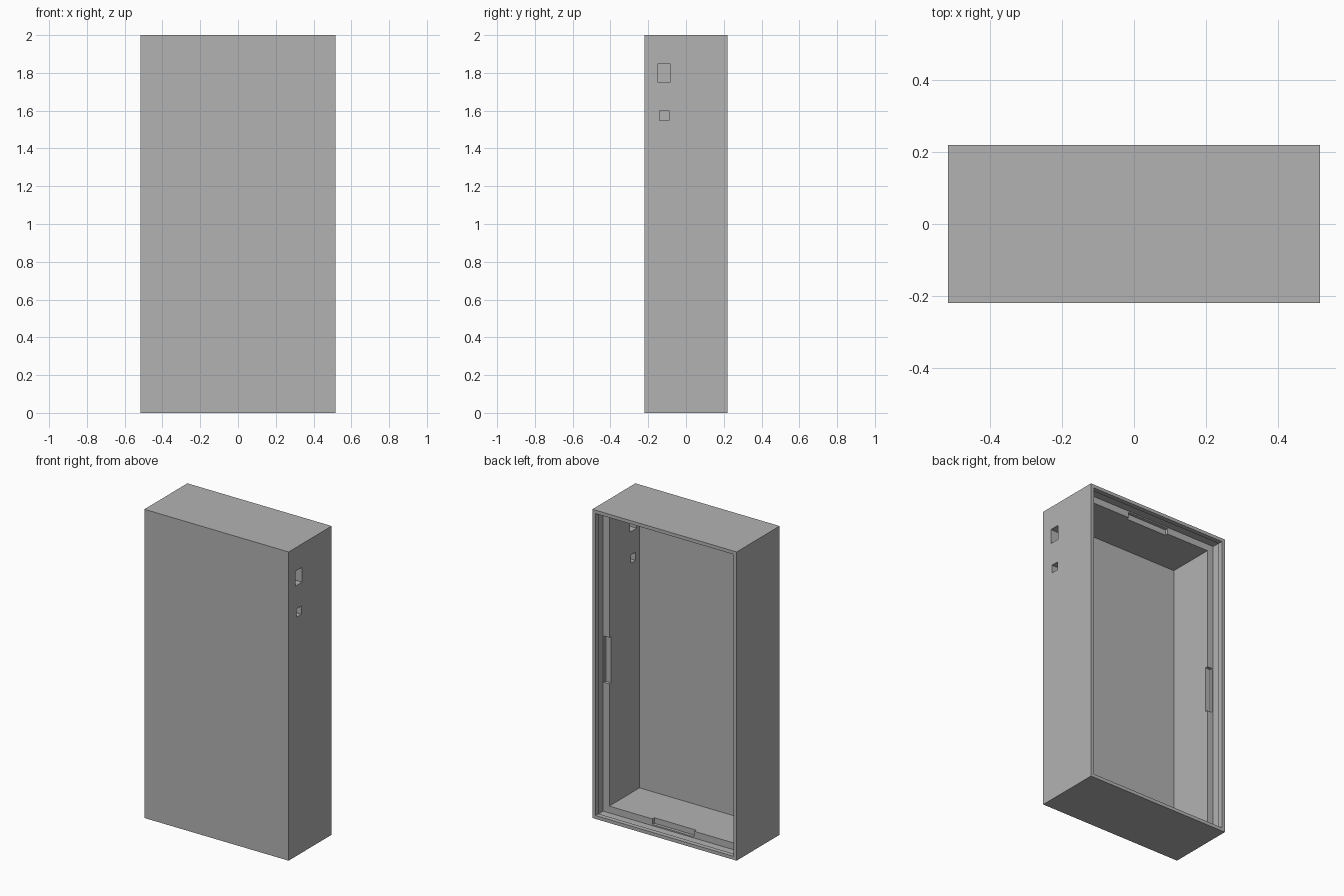
import bpy

old = bpy.data.objects.get("Cube")
if old:
    bpy.data.objects.remove(old)

W, D, H = 0.517, 0.22, 2.0      # half width, half depth, height
LIP, WALL, FLOOR = 0.022, 0.058, 0.04
LEDGE_Y = 0.13                  # ledge that carries the lid

grey = bpy.data.materials.new("plain_grey")
grey.use_nodes = True
grey.diffuse_color = (0.45, 0.45, 0.45, 1)
grey.node_tree.nodes["Principled BSDF"].inputs["Base Color"].default_value = (0.45, 0.45, 0.45, 1)


def box(name, x, y, z):
    """Box spanning the given (low, high) ranges."""
    spans = (x, y, z)
    bpy.ops.mesh.primitive_cube_add(size=1, location=[(a + b) / 2 for a, b in spans])
    ob = bpy.context.object
    ob.name = name
    ob.scale = [b - a for a, b in spans]
    bpy.ops.object.transform_apply(location=True, rotation=False, scale=True)
    ob.data.materials.append(grey)
    return ob


def cut(target, cutter):
    """Subtract the cutter and discard it."""
    cutter.hide_render = True
    mod = target.modifiers.new("cut", 'BOOLEAN')
    mod.operation = 'DIFFERENCE'
    mod.solver = 'EXACT'
    mod.object = cutter
    bpy.context.view_layer.objects.active = target
    bpy.ops.object.modifier_apply(modifier=mod.name)
    bpy.data.objects.remove(cutter)


def inset(t, y):
    """Box cutter leaving a wall of thickness t and open at the back."""
    return box("cutter", (t - W, W - t), y, (t, H - t))


# Hollow case, open at the back
case = box("case", (-W, W), (-D, D), (0, H))
cut(case, inset(WALL, (FLOOR - D, D + 0.1)))

# Stepped lid seat with a shallow catch groove behind the rim
cut(case, inset(LIP, (LEDGE_Y, D + 0.1)))
cut(case, inset(LIP - 0.008, (LEDGE_Y, D - 0.03)))

# Four shallow notches in the ledge, one per side
TAB, DROP = 0.15, 0.02
cut(case, box("cutter", (LIP - W, W - LIP), (LEDGE_Y - DROP, LEDGE_Y + 0.02), (H / 2 - TAB, H / 2 + TAB)))
cut(case, box("cutter", (-TAB, TAB), (LEDGE_Y - DROP, LEDGE_Y + 0.02), (LIP, H - LIP)))

# Switch and socket openings through the side wall
cut(case, box("cutter", (W - 0.1, W + 0.1), (-0.15, -0.083), (1.752, 1.848)))
cut(case, box("cutter", (W - 0.1, W + 0.1), (-0.14, -0.09), (1.547, 1.6)))
